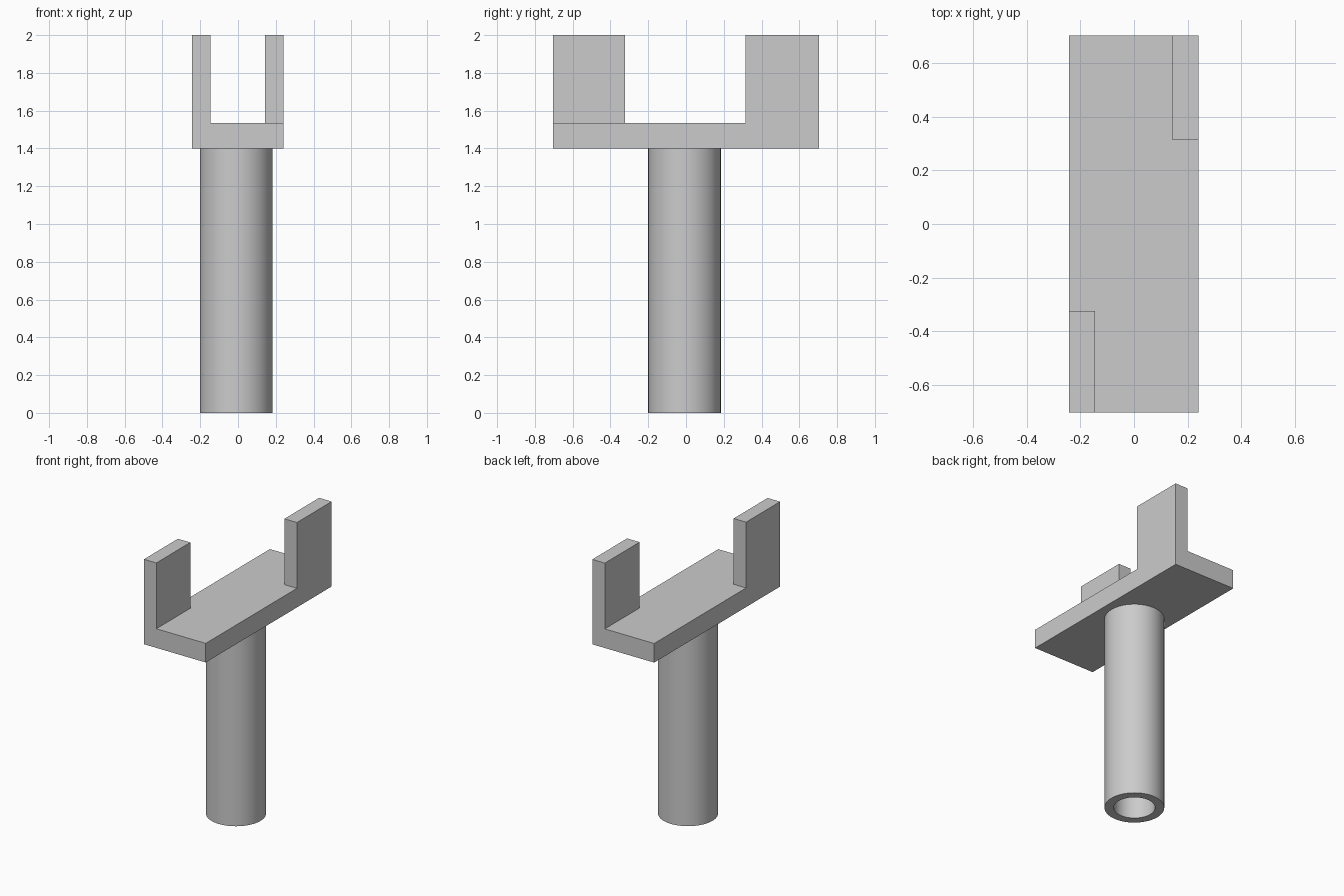
import bpy
import bmesh
from mathutils import Matrix, Vector

cube = bpy.data.objects.get("Cube")
if cube:
    bpy.data.objects.remove(cube, do_unlink=True)

grey = bpy.data.materials.new("light grey")
grey.use_nodes = True
colour = (0.6, 0.6, 0.6, 1)
grey.diffuse_color = colour
grey.node_tree.nodes["Principled BSDF"].inputs["Base Color"].default_value = colour


def add_object(name, bm):
    bmesh.ops.recalc_face_normals(bm, faces=bm.faces)
    mesh = bpy.data.meshes.new(name)
    bm.to_mesh(mesh)
    bm.free()
    mesh.materials.append(grey)
    obj = bpy.data.objects.new(name, mesh)
    bpy.context.collection.objects.link(obj)
    return obj


def box(name, low, high):
    low, high = Vector(low), Vector(high)
    bm = bmesh.new()
    bmesh.ops.create_cube(bm, size=1, matrix=Matrix.Translation((low + high) / 2)
                          @ Matrix.Diagonal((high - low).to_4d()))
    return add_object(name, bm)


def tube(name, centre, outer, inner, height, sides=64):
    # Spin a rectangular wall profile about the tube axis
    bm = bmesh.new()
    profile = [(inner, 0), (outer, 0), (outer, height), (inner, height)]
    verts = [bm.verts.new((centre.x + r, centre.y, z)) for r, z in profile]
    edges = [bm.edges.new((verts[i - 1], verts[i])) for i in range(4)]
    bmesh.ops.spin(bm, geom=verts + edges, cent=centre, axis=(0, 0, 1),
                   angle=6.283185307, steps=sides, use_merge=True)
    bmesh.ops.remove_doubles(bm, verts=bm.verts, dist=0.0001)
    return add_object(name, bm)


# Hollow post
post = tube("hollow_post", Vector((-0.01, -0.008, 0)), 0.192, 0.133, 1.4)
bpy.ops.object.select_all(action="DESELECT")
post.select_set(True)
bpy.context.view_layer.objects.active = post
bpy.ops.object.shade_smooth_by_angle()

# Flat cradle plate with a diagonal pair of upright tabs
box("cradle_plate", (-0.243, -0.703, 1.4), (0.24, 0.703, 1.535))
box("front_tab", (-0.243, -0.703, 1.535), (-0.146, -0.324, 2))
box("back_tab", (0.142, 0.315, 1.535), (0.24, 0.703, 2))
